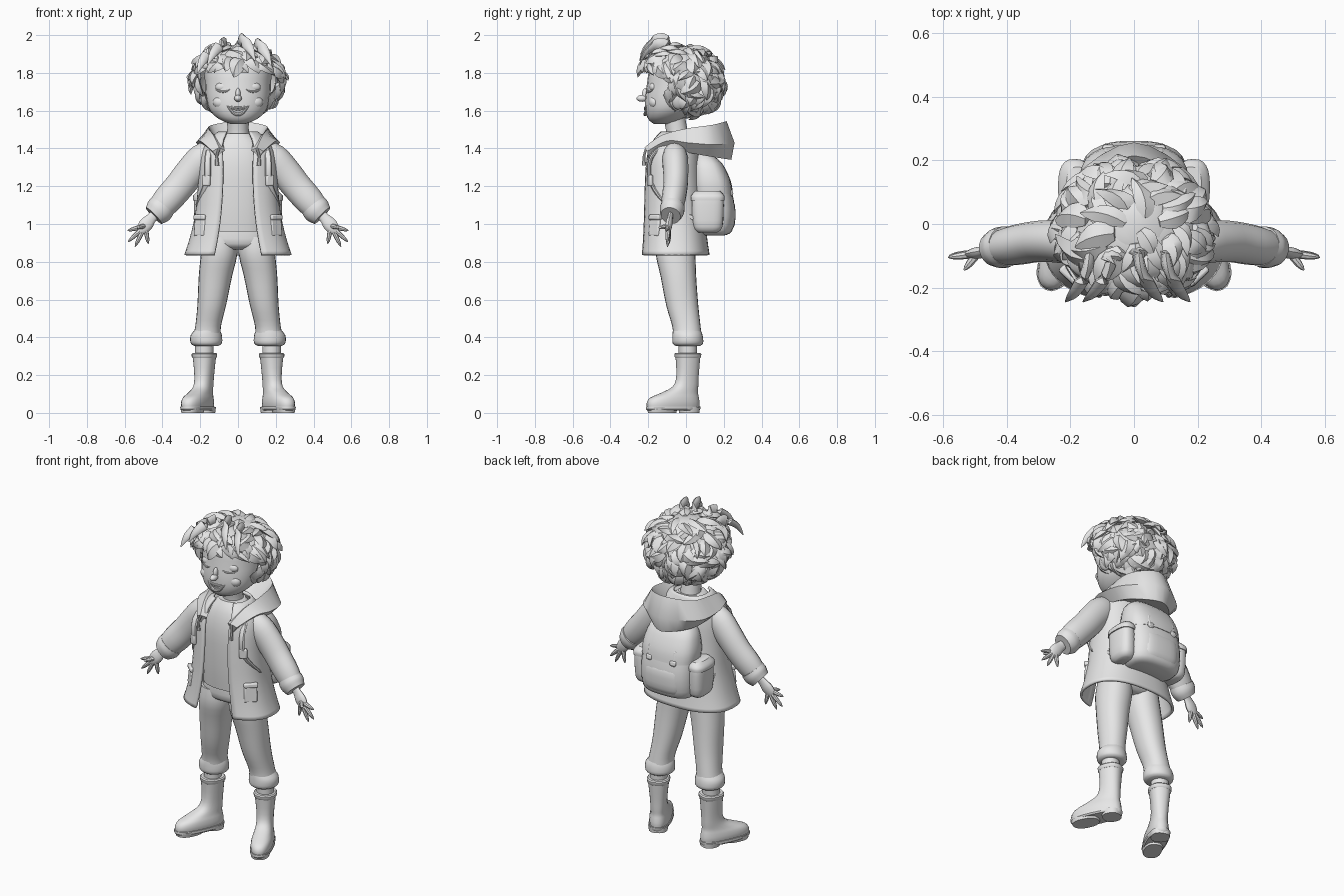
import bpy, bmesh, math, random
from mathutils import Vector, Matrix

random.seed(4)
cube = bpy.data.objects.get("Cube")
if cube:
    bpy.data.objects.remove(cube, do_unlink=True)

clay = bpy.data.materials.new("plain_grey")
clay.use_nodes = True
clay.diffuse_color = (0.8, 0.8, 0.8, 1)
clay.node_tree.nodes["Principled BSDF"].inputs["Base Color"].default_value = clay.diffuse_color
parts = []


def finish(name, bm):
    bmesh.ops.recalc_face_normals(bm, faces=bm.faces)
    mesh = bpy.data.meshes.new(name)
    bm.to_mesh(mesh)
    bm.free()
    mesh.materials.append(clay)
    ob = bpy.data.objects.new(name, mesh)
    bpy.context.collection.objects.link(ob)
    parts.append(ob)
    return ob


def add_loft(bm, rings, closed=True, caps=True):
    rows = [[bm.verts.new(p) for p in ring] for ring in rings]
    n = len(rows[0])
    for a, b in zip(rows, rows[1:]):
        for i in range(n if closed else n - 1):
            j = (i + 1) % n
            bm.faces.new((a[i], a[j], b[j], b[i]))
    if caps:
        bm.faces.new(rows[0])
        bm.faces.new(rows[-1])


def loft(name, rings, closed=True, caps=True):
    bm = bmesh.new()
    add_loft(bm, rings, closed, caps)
    return finish(name, bm)


def refine(rows, steps=3):
    """Smoothly interpolate rows of numbers."""
    out = []
    for i in range(len(rows) - 1):
        p, a, b, q = rows[max(i - 1, 0)], rows[i], rows[i + 1], rows[min(i + 2, len(rows) - 1)]
        for k in range(steps):
            t = k / steps
            out.append([v + t * ((w - u) + t * (2 * u - 5 * v + 4 * w - z + t * (3 * v - u - 3 * w + z))) / 2
                        for u, v, w, z in zip(p, a, b, q)])
    return out + [rows[-1]]


def power(v, e):
    return math.copysign(abs(v) ** e, v)


def oval(x, y, z, rx, ry, e=1.0, start=0.0, n=24):
    """Horizontal ring that begins at the front; a start angle leaves it open."""
    count = n + 1 if start else n
    turns = [start + (math.tau - 2 * start) * i / n for i in range(count)]
    return [Vector((x + rx * power(math.sin(t), e), y - ry * power(math.cos(t), e), z)) for t in turns]


def stack(name, rows, s=1, e=1.0):
    return loft(name, [oval(s * r[0], *r[1:], e) for r in refine(rows)])


def tube(name, rows, s=1, n=12, flat=1.0):
    """Round tube through (x, y, z, radius) rows."""
    rows = refine(rows)
    pts = [Vector((s * r[0], r[1], r[2])) for r in rows]
    rings = []
    for i, p in enumerate(pts):
        d = (pts[min(i + 1, len(pts) - 1)] - pts[max(i - 1, 0)]).normalized()
        ref = Vector((0, 1, 0)) if abs(d.y) < 0.8 else Vector((1, 0, 0))
        u = d.cross(ref).normalized()
        v = d.cross(u)
        r = rows[i][3]
        rings.append([p + r * (u * math.cos(a) + v * flat * math.sin(a))
                      for a in (math.tau * k / n for k in range(n))])
    return loft(name, rings)


def ball(name, at, size, spin=0.0):
    bm = bmesh.new()
    bmesh.ops.create_uvsphere(bm, u_segments=16, v_segments=10, radius=1)
    bm.transform(Matrix.Translation(at) @ Matrix.Rotation(spin, 4, 'Y') @ Matrix.Diagonal((*size, 1)))
    return finish(name, bm)


def box(name, at, size, turn=0.0, tilt=0.0):
    bm = bmesh.new()
    bmesh.ops.create_cube(bm, size=1)
    bm.transform(Matrix.Translation(at) @ Matrix.Rotation(turn, 4, 'Z') @ Matrix.Rotation(tilt, 4, 'X')
                 @ Matrix.Diagonal((*size, 1)))
    mod = finish(name, bm).modifiers.new("soft_edges", 'BEVEL')
    mod.width, mod.segments = .008, 2


# Head and face
head = [(1.53, .04, -.17, -.07), (1.555, .1, -.2, -.02), (1.6, .148, -.215, .05), (1.66, .168, -.217, .1),
        (1.74, .175, -.207, .14), (1.83, .17, -.19, .14), (1.91, .11, -.13, .1), (1.94, .03, -.05, .03)]
stack("head", [(0, (f + b) / 2, z, rx, (b - f) / 2) for z, rx, f, b in head], e=.92)
tube("neck", [(0, -.04, 1.38, .075), (0, -.045, 1.47, .058), (0, -.065, 1.58, .058)], n=18)
ball("nose", (0, -.232, 1.665), (.02, .03, .018))
ball("nose_bridge", (0, -.212, 1.685), (.014, .022, .035))


def face_arc(name, mid, half, z, sag, r):
    rows = []
    for k in (-1, -.5, 0, .5, 1):
        x = mid + k * half
        rows.append((x, -.217 + 3 * x * x, z - sag * (1 - k * k), r * (1.1 - .7 * k * k)))
    tube(name, rows, n=8)


face_arc("upper_lip", 0, .06, 1.627, .012, .006)
face_arc("lower_lip", 0, .055, 1.622, .042, .008)
face_arc("teeth", 0, .046, 1.621, .015, .005)

for s, side in ((1, "left_"), (-1, "right_")):
    face_arc(side + "closed_eye", s * .08, .038, 1.712, .012, .005)
    ball(side + "eyelid", (s * .08, -.172, 1.725), (.04, .022, .026))
    ball(side + "cheek", (s * .088, -.165, 1.645), (.045, .032, .035))
    ball(side + "ear", (s * .178, -.04, 1.655), (.022, .038, .05), s * .25)

# Hair: scalp cap open over the face, covered with curled locks
centre, radii = Vector((0, -.02, 1.765)), Vector((.24, .215, .19))


def on_scalp(d, k):
    p = Vector([a * b for a, b in zip(d.normalized(), radii)]) * k
    p.z -= p.y * .1
    return centre + p


bm = bmesh.new()
bmesh.ops.create_uvsphere(bm, u_segments=32, v_segments=20, radius=1)
bmesh.ops.delete(bm, geom=[v for v in bm.verts if v.co.z < -.8 or (v.co.y < -.4 and v.co.z < .22)],
                 context='VERTS')
for v in bm.verts:
    v.co = on_scalp(v.co, .9)
finish("scalp_cap", bm)

bm = bmesh.new()
crown = Vector((0, .05, 1)).normalized()
total = 230
for i in range(total):
    h = 1 - 2 * (i + .5) / total
    a = i * math.pi * (3 - math.sqrt(5))
    d = Vector((math.cos(a) * math.sqrt(1 - h * h), math.sin(a) * math.sqrt(1 - h * h), h))
    if h < -.84 or (d.y < -.37 and h < .36):
        continue
    flow = (d * crown.dot(d) - crown).normalized()
    flow = Matrix.Rotation(random.uniform(-.8, .8), 3, d) @ flow
    side = d.cross(flow)
    reach, curl = random.uniform(.4, .68), random.uniform(-.4, .4)
    lift, wide = random.uniform(.06, .2), random.uniform(.03, .048)
    rings = []
    for t, w in ((0, .5), (.2, .85), (.4, 1), (.6, .9), (.8, .6), (1, .05)):
        p = on_scalp(d + flow * reach * t + side * curl * t * t, .93 + lift * t * (1.4 - .4 * t))
        across, out = side * wide * w, d * wide * w * .5
        rings.append([p - across, p + out, p + across, p - out])
    add_loft(bm, rings)
finish("hair_locks", bm)

# Loose curled tufts above the forehead
for k, (x, z, lean) in enumerate(((.015, 1.995, .05), (-.07, 1.975, -.06), (.1, 1.97, .05), (-.14, 1.93, -.05))):
    tube(f"hair_tuft_{k + 1}", [(x, -.06, z - .09, .02), (x, -.11, z - .025, .034), (x + lean * .3, -.16, z - .025, .032),
                                (x + lean, -.22, z - .07, .022), (x + lean * 1.5, -.245, z - .13, .003)], n=8, flat=.5)

# Shirt and trousers
stack("shirt", [(0, -.06, .96, .165, .115), (0, -.065, 1.1, .165, .12), (0, -.07, 1.3, .165, .115),
                (0, -.065, 1.42, .13, .095), (0, -.055, 1.48, .07, .07)], e=.85)
stack("shirt_collar", [(0, -.055, 1.43, .09, .085), (0, -.05, 1.465, .078, .075), (0, -.045, 1.48, .064, .064)])
stack("trouser_hips", [(0, -.055, .865, .1, .07), (0, -.055, .895, .175, .105), (0, -.055, .98, .165, .105)], e=.85)

# Coat: open-fronted shell flaring to the hem
coat = [(.835, .278, -.06, .178, .125), (.92, .25, -.062, .168, .108), (1.05, .22, -.066, .157, .09),
        (1.2, .205, -.07, .148, .08), (1.35, .195, -.07, .138, .08), (1.43, .16, -.065, .12, .08),
        (1.485, .1, -.055, .085, .06)]
rings = []
for z, rx, cy, ry, gap in refine(coat):
    rings.append(oval(0, cy, z, rx, ry, .82, math.asin((gap / rx) ** (1 / .82)), 40))
shell = loft("coat", rings, closed=False, caps=False)
mod = shell.modifiers.new("cloth", 'SOLIDIFY')
mod.thickness, mod.offset = .014, 0

# Hood: sagging pouch swept from lapel to lapel; inner, rim, outer and lower points
half = [((.07, -.2, 1.39), (.1, -.22, 1.405), (.135, -.205, 1.385), (.11, -.2, 1.35)),
        ((.085, -.12, 1.44), (.13, -.13, 1.47), (.2, -.1, 1.44), (.16, -.1, 1.4)),
        ((.1, -.02, 1.43), (.155, 0, 1.505), (.222, .01, 1.43), (.17, 0, 1.38)),
        ((.08, .04, 1.4), (.135, .14, 1.525), (.185, .15, 1.42), (.135, .14, 1.355)),
        ((0, .06, 1.39), (0, .215, 1.545), (0, .257, 1.43), (0, .24, 1.34))]
sweep = half + [[(-x, y, z) for x, y, z in st] for st in half[-2::-1]]
rows = refine([[c for p in st for c in p] for st in sweep], 4)
loft("hood", [[r[k:k + 3] for k in (0, 3, 6, 9)] for r in rows])

# Backpack
pack = [(0, .135, .94, .12, .07), (0, .145, .965, .16, .1), (0, .147, 1.08, .168, .112),
        (0, .13, 1.22, .162, .1), (0, .112, 1.31, .14, .075), (0, .095, 1.36, .09, .035)]
stack("backpack", pack, e=.72)
stack("backpack_flap", [(0, .139, 1.16, .168, .11), (0, .13, 1.23, .17, .106),
                        (0, .112, 1.32, .146, .08), (0, .095, 1.37, .095, .04)], e=.72)
stack("backpack_front_pocket", [(0, .215, .96, .09, .02), (0, .222, 1., .115, .037),
                                (0, .222, 1.1, .115, .037), (0, .215, 1.14, .1, .02)], e=.75)

for s, side in ((1, "left_"), (-1, "right_")):
    # Backpack side pockets, straps and buckles
    stack(side + "side_pocket", [(.175, .115, .955, .03, .05), (.18, .115, .985, .048, .078),
                                 (.185, .115, 1.1, .048, .085), (.185, .115, 1.15, .045, .08)], s, .75)
    stack(side + "side_pocket_flap", [(.187, .115, 1.125, .052, .089), (.185, .115, 1.15, .052, .088),
                                      (.178, .115, 1.175, .035, .065)], s, .75)
    box(side + "flap_strap", (s * .08, .232, 1.19), (.028, .014, .09), 0, .2)
    box(side + "flap_buckle", (s * .08, .24, 1.165), (.04, .018, .03), 0, .2)
    tube(side + "shoulder_strap", [(.13, .05, 1.4, .018), (.14, -.08, 1.43, .018), (.16, -.185, 1.35, .018),
                                   (.165, -.185, 1.22, .018), (.21, -.1, 1.1, .015), (.2, .04, 1.03, .013)],
         s, 8, .6)
    box(side + "strap_buckle", (s * .168, -.19, 1.23), (.045, .022, .06), s * .4)
    tube(side + "toggle_cord", [(.1, -.21, 1.4, .007), (.112, -.222, 1.36, .007), (.11, -.222, 1.31, .011)], s, 8)

    # Coat pocket and flap
    box(side + "coat_pocket", (s * .2, -.165, .98), (.075, .022, .09), s * .75, -.1)
    box(side + "coat_pocket_flap", (s * .2, -.163, 1.035), (.08, .03, .028), s * .75, -.1)

    # Sleeve and rolled cuff
    tube(side + "sleeve", [(.12, -.06, 1.385, .065), (.185, -.058, 1.345, .083), (.25, -.054, 1.275, .082),
                           (.31, -.056, 1.2, .079), (.38, -.068, 1.12, .076), (.437, -.079, 1.053, .06)], s, 18, .82)
    tube(side + "sleeve_cuff", [(.4, -.07, 1.095, .072), (.42, -.075, 1.07, .074), (.446, -.081, 1.044, .06)],
         s, 18, .88)

    # Hand with tapering spread fingers
    tube(side + "palm", [(.42, -.077, 1.07, .03), (.455, -.083, 1.035, .027), (.485, -.09, 1., .037),
                         (.51, -.095, .97, .03), (.525, -.098, .955, .014)], s, 12, .5)
    tips = {"index_finger": (.585, -.105, .965), "middle_finger": (.582, -.1, .905),
            "ring_finger": (.545, -.098, .88), "little_finger": (.475, -.09, .895), "thumb": (.535, -.145, .98)}
    for finger, tip in tips.items():
        root = Vector((.492, -.093, .99))
        tip = Vector(tip)
        tube(side + finger, [(*root, .013), (*root.lerp(tip, .55), .012), (*root.lerp(tip, .85), .008),
                             (*tip, .002)], s, 8)

    # Trouser leg and turned-up cuff
    stack(side + "trouser_leg", [(.095, -.055, .93, .085, .1), (.1, -.055, .84, .096, .105),
                                 (.12, -.04, .72, .088, .094), (.139, -.02, .57, .076, .085),
                                 (.158, .002, .46, .068, .075), (.165, .008, .4, .074, .076)], s, .92)
    stack(side + "trouser_cuff", [(.168, .01, .355, .065, .066), (.168, .01, .37, .083, .081),
                                  (.168, .008, .41, .083, .08), (.162, .004, .44, .066, .073)], s)
    stack(side + "sock", [(.178, .01, .28, .048, .048), (.178, .01, .38, .05, .05)], s)

    # Boot: rings shift toward the turned-out toe near the ground
    toe, across = Vector((s * .42, -.907, 0)), Vector((.907, s * .42, 0))

    def boot_part(name, rows):
        rings = []
        for z, shift, length, width in rows:
            c = Vector((s * .178, .01, z)) + toe * shift
            rings.append([c + toe * length * power(math.cos(t), .85) + across * width * power(math.sin(t), .85)
                          for t in (math.tau * k / 24 for k in range(24))])
        loft(side + name, rings)

    boot_part("boot", refine([(.015, .085, .147, .054), (.05, .086, .15, .06), (.08, .078, .138, .057),
                              (.105, .05, .105, .05), (.14, .014, .07, .046), (.2, .002, .06, .048),
                              (.315, 0, .066, .06)]))
    boot_part("boot_sole", [(.012, .085, .147, .056), (.02, .086, .154, .063), (.035, .086, .154, .063)])
    boot_part("boot_heel", [(0, -.008, .052, .052), (.03, -.008, .054, .056)])
    boot_part("boot_tread", [(0, .15, .078, .05), (.03, .15, .083, .058)])
    boot_part("boot_rim", [(.29, 0, .064, .058), (.296, 0, .069, .063), (.312, 0, .07, .064), (.318, 0, .064, .058)])

# Smooth shading with crisp edges
bpy.ops.object.select_all(action='DESELECT')
for ob in parts:
    ob.select_set(True)
bpy.context.view_layer.objects.active = parts[0]
bpy.ops.object.shade_smooth_by_angle(angle=math.radians(40))
